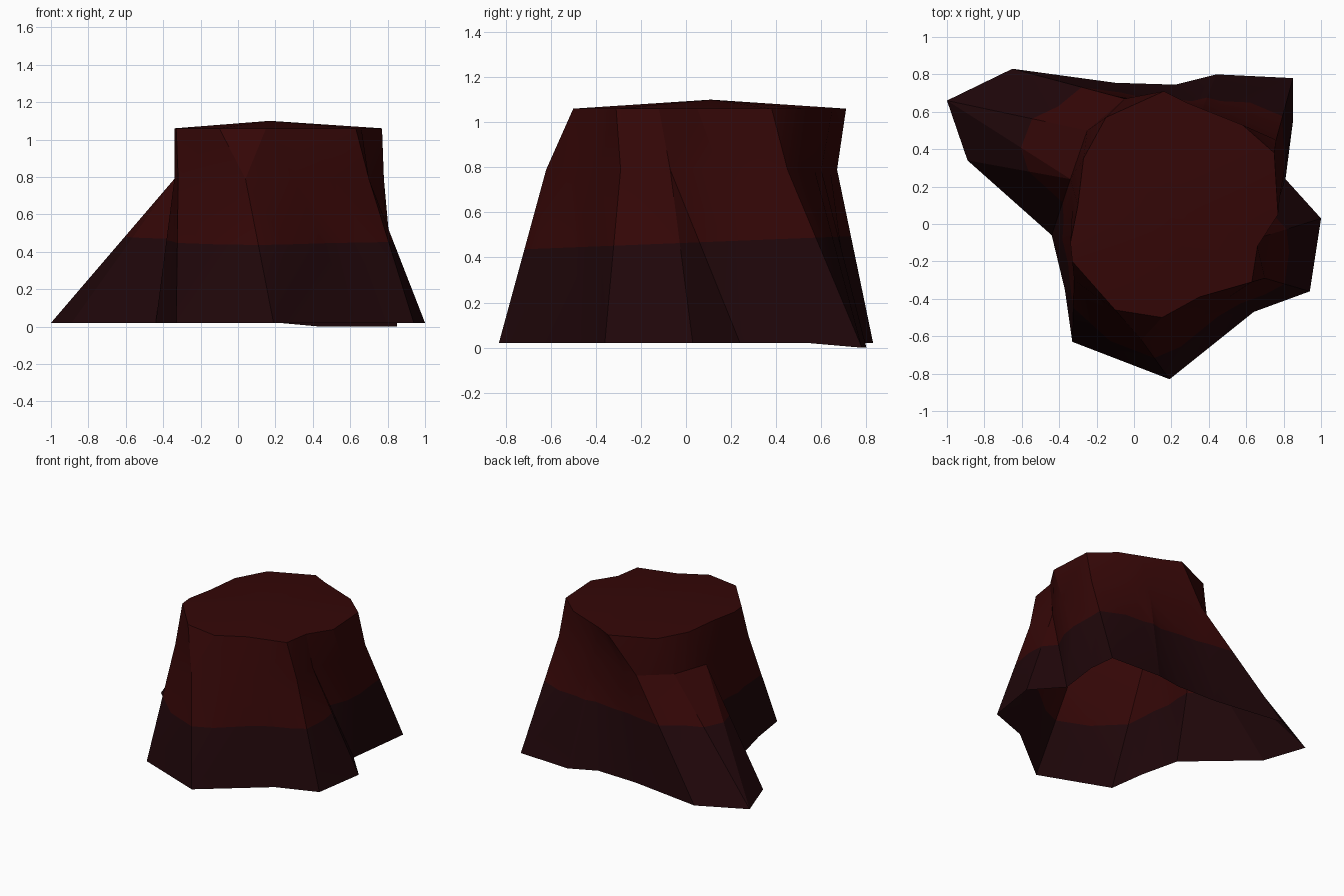
import bpy
import bmesh
import math
from mathutils import Vector

cube = bpy.data.objects.get("Cube")
if cube:
    bpy.data.objects.remove(cube, do_unlink=True)


def make_material(name, colour):
    mat = bpy.data.materials.new(name)
    mat.use_nodes = True
    rgba = (*colour, 1.0)
    mat.diffuse_color = rgba
    shader = next(n for n in mat.node_tree.nodes if n.type == 'BSDF_PRINCIPLED')
    shader.inputs["Base Color"].default_value = rgba
    return mat


wood = make_material("red brown wood", (0.034, 0.002, 0.002))
bark = make_material("dark root bark", (0.014, 0.002, 0.003))

# Each twisting rib: foot x, y, shoulder x, y, rim x, y
RIBS = [
    (-1, .66, -.25, .5, -.15, .57),
    (-.89, .34, -.34, .24, -.27, .35),
    (-.44, -.06, -.33, .08, -.3, .1),
    (-.37, -.35, -.34, -.1, -.34, -.1),
    (-.33, -.63, -.32, -.3, -.33, -.2),
    (.19, -.83, .04, -.62, -.1, -.46),
    (.64, -.47, .3, -.51, .15, -.5),
    (.94, -.36, .51, -.39, .35, -.39),
    (1, .03, .7, -.29, .63, -.31),
    (.81, .24, .68, -.07, .66, -.12),
    (.85, .55, .78, .15, .77, .05),
    (.85, .78, .76, .45, .75, .38),
    (.44, .8, .48, .57, .58, .53),
    (.22, .745, .36, .6, .43, .59),
    (-.1, .755, .08, .64, .28, .65),
    (-.65, .83, -.05, .67, .16, .71),
]
RIM_HEIGHT = 1.06
SHOULDER_HEIGHT = 0.79
FOOT_HEIGHT = 0.02


def rib_points(foot_x, foot_y, shoulder_x, shoulder_y, rim_x, rim_y):
    # The feet at the back left corner reach slightly lower
    sunk = foot_x > 0.4 and foot_y > 0.7
    return (Vector((foot_x, foot_y, 0.0 if sunk else FOOT_HEIGHT)),
            Vector((shoulder_x, shoulder_y, SHOULDER_HEIGHT)),
            Vector((rim_x, rim_y, RIM_HEIGHT)))


# Trunk shell, open underneath
bm = bmesh.new()
ribs = [[bm.verts.new(p) for p in rib_points(*rib)] for rib in RIBS]
pairs = list(zip(ribs, ribs[1:] + ribs[:1]))
for index, (a, b) in enumerate(pairs):
    if index == 0:
        # Raised ridge along the end of the long root
        bm.faces.new((a[0], b[0], b[1]))
        bm.faces.new((a[0], b[1], a[1]))
    else:
        bm.faces.new((a[0], b[0], b[1], a[1]))
    bm.faces.new((a[1], b[1], b[2], a[2]))
bmesh.ops.triangulate(bm, faces=bm.faces[:], quad_method='SHORT_EDGE')

# Slightly domed cut top
crown = bm.verts.new((0.17, 0.11, 1.10))
for a, b in pairs:
    bm.faces.new((a[2], b[2], crown))

# Dark bark below a line that dips towards the front
line_point = Vector((0, 0, 0.465))
line_normal = Vector((0, -0.04, 1)).normalized()
bmesh.ops.bisect_plane(bm, geom=bm.verts[:] + bm.edges[:] + bm.faces[:],
                       plane_co=line_point, plane_no=line_normal)
for face in bm.faces:
    below = (face.calc_center_median() - line_point).dot(line_normal) < 0
    face.material_index = 1 if below else 0

bmesh.ops.recalc_face_normals(bm, faces=bm.faces[:])
mesh = bpy.data.meshes.new("tree_stump")
bm.to_mesh(mesh)
bm.free()
mesh.materials.append(wood)
mesh.materials.append(bark)

stump = bpy.data.objects.new("tree_stump", mesh)
bpy.context.collection.objects.link(stump)
bpy.ops.object.select_all(action='DESELECT')
stump.select_set(True)
bpy.context.view_layer.objects.active = stump
bpy.ops.object.shade_smooth_by_angle(angle=math.radians(25))
